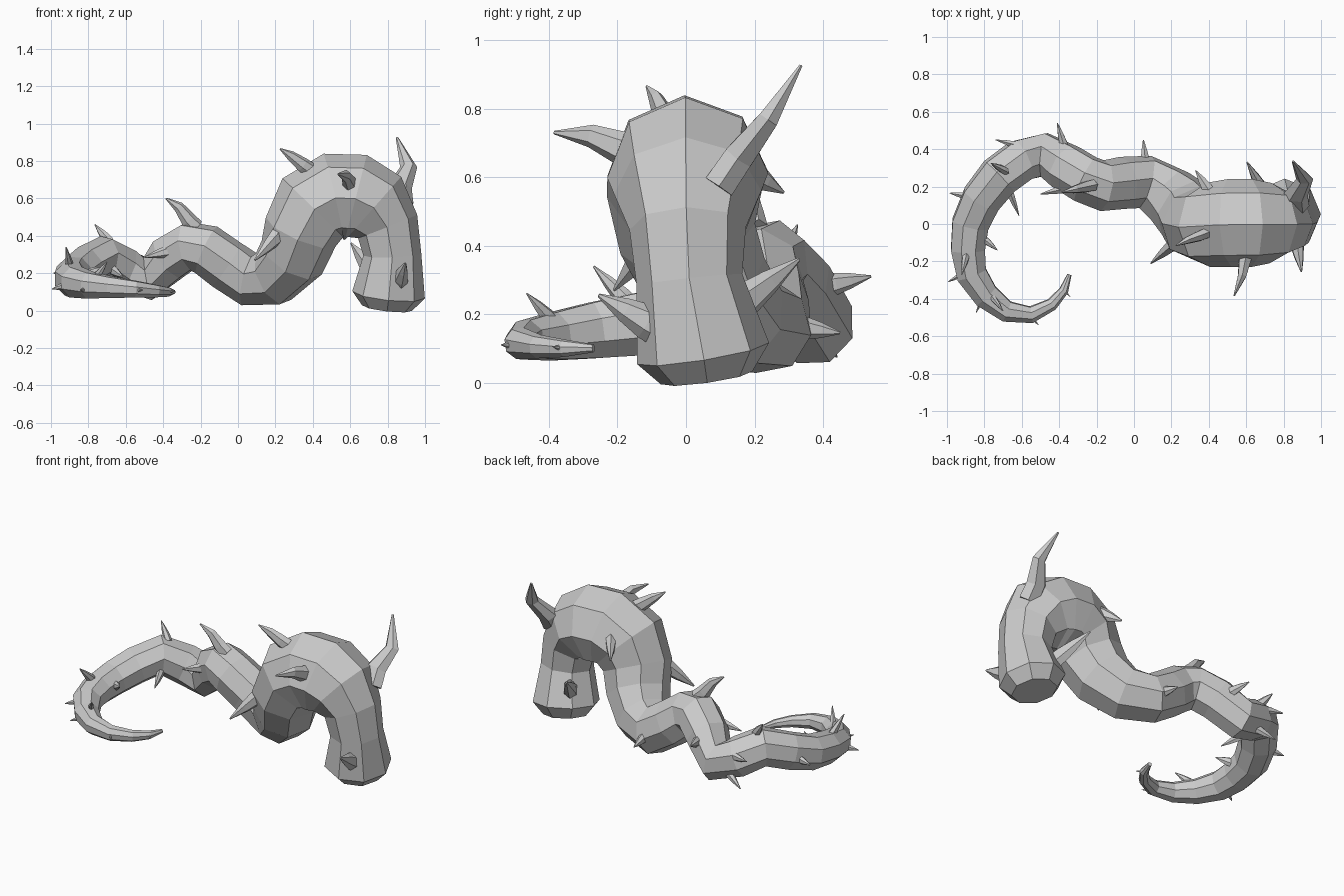
import bpy, bmesh, math
from mathutils import Vector

cube = bpy.data.objects.get("Cube")
if cube:
    bpy.data.objects.remove(cube, do_unlink=True)

grey = bpy.data.materials.new("plain grey")
grey.use_nodes = True
colour = (0.6, 0.6, 0.6, 1)
grey.diffuse_color = colour
grey.node_tree.nodes["Principled BSDF"].inputs["Base Color"].default_value = colour


def tube(name, rings, sides, normal, flat=1.0):
    """Loft round sections along (x, y, z, radius) stations, with capped ends."""
    points = [Vector(r[:3]) for r in rings]
    bm = bmesh.new()
    loops = []
    old = None
    for i, p in enumerate(points):
        ahead = points[min(i + 1, len(points) - 1)]
        behind = points[max(i - 1, 0)]
        # bisect the neighbouring directions so that bends stay round
        tangent = ((ahead - p).normalized() + (p - behind).normalized()).normalized()
        if old:
            normal = old.rotation_difference(tangent) @ normal
        normal = (normal - tangent * normal.dot(tangent)).normalized()
        side = tangent.cross(normal)
        old = tangent
        loop = []
        for k in range(sides):
            a = math.tau * k / sides
            offset = normal * math.cos(a) + side * math.sin(a) * flat
            loop.append(bm.verts.new(p + offset * rings[i][3]))
        loops.append(loop)
    for a, b in zip(loops, loops[1:]):
        for k in range(sides):
            n = (k + 1) % sides
            bm.faces.new((a[k], a[n], b[n], b[k]))
    bm.faces.new(loops[0][::-1])
    bm.faces.new(loops[-1])
    bmesh.ops.recalc_face_normals(bm, faces=bm.faces)
    mesh = bpy.data.meshes.new(name)
    bm.to_mesh(mesh)
    bm.free()
    mesh.materials.append(grey)
    obj = bpy.data.objects.new(name, mesh)
    bpy.context.collection.objects.link(obj)


def thorn(name, base, tip, radius, bend=(0, 0, 0)):
    """Slightly hooked spike with its root sunk into the vine."""
    base, tip = Vector(base), Vector(tip)
    axis = tip - base
    middle = base + axis * 0.5 + Vector(bend)
    stations = [(base - axis * 0.2, radius), (base + axis * 0.1, radius * 0.95),
                (middle, radius * 0.65), (tip, radius * 0.1)]
    up = Vector((0, 0, 1)) if abs(axis.normalized().z) < 0.8 else Vector((1, 0, 0))
    tube(name, [(*p, r) for p, r in stations], 6, up, 0.75)


# Vine body, from the thick root to the curled tip
vine = [
    (.797, .06, .014, .135), (.805, .05, .085, .195), (.825, .01, .30, .155),
    (.80, .005, .45, .17), (.73, .005, .555, .215), (.63, .005, .605, .235),
    (.51, .005, .61, .235), (.40, -.005, .55, .226), (.335, .005, .42, .202),
    (.288, .065, .285, .185), (.19, .15, .182, .163), (.06, .225, .167, .146),
    (-.06, .22, .245, .14), (-.17, .205, .325, .138), (-.26, .24, .345, .133),
    (-.365, .305, .28, .13), (-.48, .37, .172, .125), (-.605, .34, .22, .12),
    (-.72, .255, .283, .118), (-.815, .135, .235, .112), (-.875, 0, .19, .106),
    (-.888, -.14, .17, .098), (-.868, -.27, .152, .088), (-.79, -.385, .135, .075),
    (-.68, -.468, .125, .06), (-.55, -.485, .115, .047), (-.44, -.43, .105, .035),
    (-.375, -.355, .10, .026), (-.345, -.27, .10, .012),
]
tube("vine_body", vine, 8, Vector((1, 0, 0)))

# Large thorns on the arch
thorn("crown_thorn", (.865, .135, .63), (.85, .335, .925), .07, (.055, .005, -.01))
thorn("front_arch_thorn", (.60, -.17, .68), (.535, -.385, .73), .052, (.01, 0, .015))
thorn("top_arch_thorn", (.36, -.06, .77), (.225, -.115, .865), .042, (-.01, 0, .01))
thorn("lower_arch_thorn", (.22, -.10, .41), (.09, -.21, .27), .05)
thorn("root_front_thorn", (.87, -.10, .17), (.895, -.255, .255), .055)
thorn("root_back_thorn", (.70, .16, .23), (.605, .33, .36), .055)
thorn("back_arch_thorn", (.40, .18, .62), (.33, .285, .555), .045)

# Medium thorns on the middle waves
thorn("wave_top_thorn", (-.25, .20, .47), (-.385, .17, .60), .045, (0, 0, .02))
thorn("wave_front_thorn", (-.36, .19, .32), (-.50, .16, .285), .035)
thorn("wave_back_thorn", (-.375, .42, .285), (-.41, .54, .31), .035)
thorn("dip_back_thorn", (.06, .34, .16), (.05, .45, .145), .035)

# Small thorns along the curled tail
thorn("hump_back_thorn", (-.62, .42, .26), (-.74, .45, .265), .03)
thorn("hump_low_thorn", (-.58, .40, .13), (-.69, .44, .075), .03)
thorn("hump_top_thorn", (-.70, .29, .38), (-.765, .325, .46), .03)
thorn("hump_inner_thorn", (-.66, .16, .21), (-.615, .045, .18), .028)
thorn("tail_outer_thorn", (-.90, .15, .21), (-.985, .165, .20), .028)
thorn("tail_inner_thorn", (-.79, -.09, .20), (-.73, -.14, .23), .028)
thorn("tail_top_thorn", (-.90, -.18, .245), (-.92, -.27, .34), .028)
thorn("curl_top_thorn", (-.75, -.40, .19), (-.70, -.465, .26), .024)
thorn("curl_side_thorn", (-.94, -.28, .13), (-.995, -.31, .115), .018)
thorn("curl_outer_thorn", (-.82, -.42, .11), (-.845, -.475, .11), .016)
thorn("curl_front_thorn", (-.54, -.51, .11), (-.51, -.54, .11), .012)
thorn("tip_thorn", (-.37, -.36, .10), (-.34, -.39, .105), .01)
